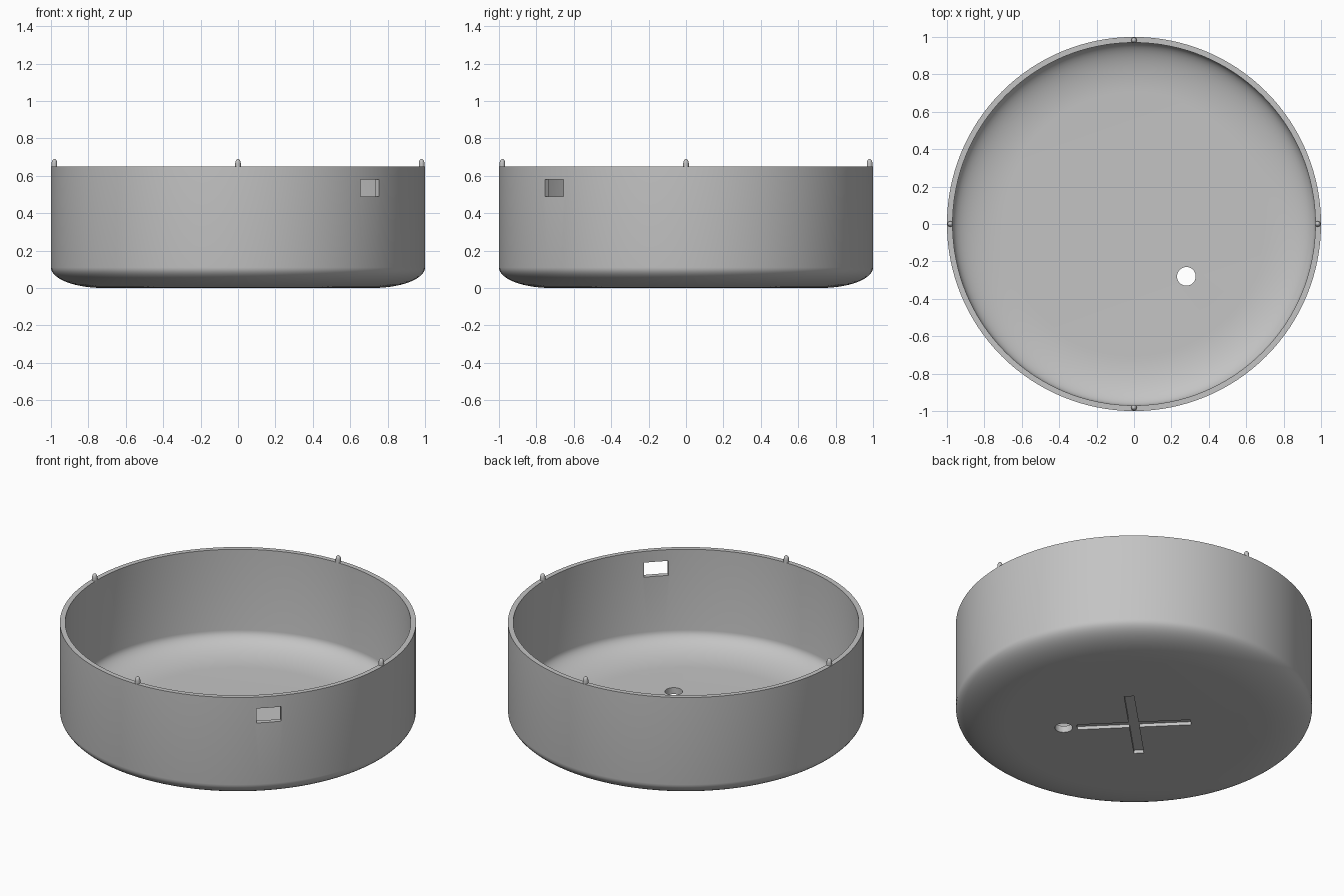
import bpy, bmesh, math
from mathutils import Matrix, Vector

cube = bpy.data.objects.get("Cube")
if cube:
    bpy.data.objects.remove(cube, do_unlink=True)

HEIGHT, WALL, FLOOR, SEGMENTS = 0.65, 0.03, 0.04, 128

grey = bpy.data.materials.new("plain grey")
grey.use_nodes = True
grey.diffuse_color = (0.55, 0.55, 0.55, 1)
grey.node_tree.nodes["Principled BSDF"].inputs["Base Color"].default_value = grey.diffuse_color


def make_object(name, bm):
    bmesh.ops.recalc_face_normals(bm, faces=bm.faces)
    mesh = bpy.data.meshes.new(name)
    bm.to_mesh(mesh)
    bm.free()
    mesh.materials.append(grey)
    obj = bpy.data.objects.new(name, mesh)
    bpy.context.collection.objects.link(obj)
    return obj


def lathe(name, profile, segments):
    """Spin a closed (radius, z) profile whose ends lie on the axis."""
    bm = bmesh.new()
    verts = [bm.verts.new((r, 0, z)) for r, z in profile]
    edges = [bm.edges.new(pair) for pair in zip(verts, verts[1:])]
    bmesh.ops.spin(bm, geom=verts + edges, axis=(0, 0, 1), cent=(0, 0, 0),
                   angle=math.tau, steps=segments, use_duplicate=False)
    bmesh.ops.remove_doubles(bm, verts=bm.verts, dist=1e-5)
    return make_object(name, bm)


def box(name, size, centre, angle):
    bm = bmesh.new()
    bmesh.ops.create_cube(bm, size=1)
    turn = Matrix.Rotation(angle, 4, 'Z')
    bm.transform(turn @ Matrix.Translation(centre) @ Matrix.Diagonal((*size, 1)))
    return make_object(name, bm)


def smooth(obj):
    bpy.ops.object.select_all(action='DESELECT')
    obj.select_set(True)
    bpy.context.view_layer.objects.active = obj
    bpy.ops.object.shade_smooth_by_angle(angle=math.radians(35))


def corner(start, end, z, rise, steps=14):
    """Elliptical rounding between floor and wall."""
    return [(start + (end - start) * math.sin(t), z + rise * (1 - math.cos(t)))
            for t in (math.pi / 2 * i / steps for i in range(steps + 1))]


# Round bowl with a rounded lower edge and thin wall
outside = corner(0.72, 1, 0, 0.11)
inside = corner(0.7, 1 - WALL, FLOOR, 0.11)
bowl = lathe("bowl", [(0, 0)] + outside + [(1, HEIGHT), (1 - WALL, HEIGHT)]
             + inside[::-1] + [(0, FLOOR)], SEGMENTS)

# Cutters: wall window, floor hole and the cross groove underneath
diagonal = -math.pi / 4
cutters = [box("window_cutter", (0.3, 0.14, 0.09), (1, 0, 0.535), diagonal)]
bm = bmesh.new()
bmesh.ops.create_cone(bm, cap_ends=True, segments=32, radius1=0.05, radius2=0.05, depth=0.4,
                      matrix=Matrix.Translation((0.28, -0.28, 0)))
cutters.append(make_object("hole_cutter", bm))
for side in (-1, 1):
    cutters.append(box("groove_cutter", (0.64, 0.055, 0.04), (0, 0, 0), side * diagonal))

bpy.context.view_layer.objects.active = bowl
for cutter in cutters:
    mod = bowl.modifiers.new(cutter.name, 'BOOLEAN')
    mod.operation = 'DIFFERENCE'
    mod.solver = 'EXACT'
    mod.object = cutter
    bpy.ops.object.modifier_apply(modifier=mod.name)
    bpy.data.objects.remove(cutter, do_unlink=True)
smooth(bowl)

# Four round-topped locating pins on the rim
PIN = 0.015
dome = [(PIN * math.cos(t), HEIGHT + 0.015 + 0.025 * math.sin(t))
        for t in (math.pi / 2 * i / 6 for i in range(6))]
for i, place in enumerate(("left", "back", "right", "front")):
    pin = lathe(place + "_pin", [(0, HEIGHT - 0.01), (PIN, HEIGHT - 0.01)] + dome
                + [(0, HEIGHT + 0.04)], 16)
    pin.location = Matrix.Rotation(i * math.pi / 2, 3, 'Z') @ Vector((1 - WALL / 2 - 0.003, 0, 0))
    smooth(pin)
